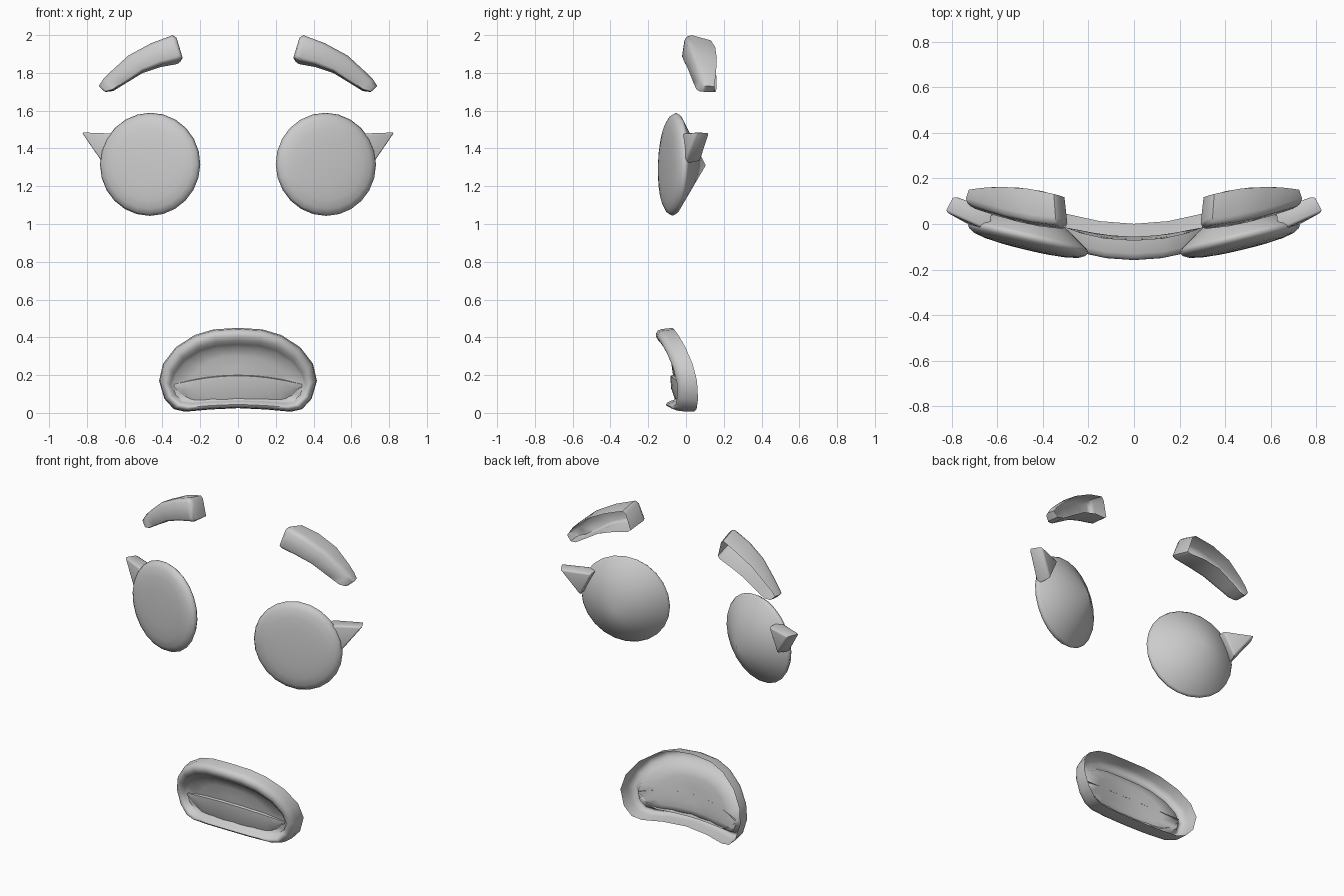
import bpy, bmesh, math
from mathutils import Vector, Matrix

if "Cube" in bpy.data.objects:
    bpy.data.objects.remove(bpy.data.objects["Cube"])


def finish(name, verts, faces, mirror=False, angle=40, bevel=0):
    """Mesh object with smooth shading, optionally mirrored across x."""
    me = bpy.data.meshes.new(name)
    me.from_pydata([tuple(v) for v in verts], [], faces)
    bm = bmesh.new()
    bm.from_mesh(me)
    if bevel:
        bmesh.ops.bevel(bm, geom=bm.edges[:], offset=bevel, segments=2,
                        affect='EDGES', profile=0.5)
    bmesh.ops.recalc_face_normals(bm, faces=bm.faces)
    bm.to_mesh(me)
    bm.free()
    ob = bpy.data.objects.new(name, me)
    bpy.context.collection.objects.link(ob)
    bpy.ops.object.select_all(action='DESELECT')
    ob.select_set(True)
    bpy.context.view_layer.objects.active = ob
    bpy.ops.object.shade_smooth_by_angle(angle=math.radians(angle))
    if mirror:
        ob.modifiers.new("Mirror", 'MIRROR').use_mirror_merge = False
    return ob


def bridge(rings):
    """Flatten equal closed rings into verts and connecting quads."""
    n = len(rings[0])
    verts = [v for r in rings for v in r]
    faces = [(k * n + i, k * n + (i + 1) % n, (k + 1) * n + (i + 1) % n, (k + 1) * n + i)
             for k in range(len(rings) - 1) for i in range(n)]
    return verts, faces


def lerp(a, b, t):
    return tuple(p + (q - p) * t for p, q in zip(a, b))


# Eyes: turned lens with a domed front and conical back
SIDES = 24
rot = Matrix.Rotation(math.radians(13.5), 3, 'Z') @ Matrix.Rotation(math.radians(-2), 3, 'X')
centre = Vector((0.466, -0.066, 1.316))
profile = [(0.12, -0.044), (0.19, -0.038), (0.237, -0.028), (0.262, -0.014), (0.273, 0.004), (0.262, 0.018)]
rings = [[centre + rot @ Vector((r * math.cos(a), d, r * math.sin(a)))
          for a in (2 * math.pi * i / SIDES for i in range(SIDES))] for r, d in profile]
verts, faces = bridge(rings)
front, back = len(verts), len(verts) + 1
verts += [centre + rot @ Vector((0, -0.046, 0)), centre + rot @ Vector((0, 0.175, 0))]
last = (len(rings) - 1) * SIDES
for i in range(SIDES):
    j = (i + 1) % SIDES
    faces += [(j, i, front), (last + i, last + j, back)]
finish("eyes", verts, faces, mirror=True, angle=70)

# Eyelashes: rounded wedges on the outer corners
lash = [(0.63, -0.035, 1.478), (0.832, 0.055, 1.485), (0.715, -0.01, 1.315),
        (0.62, 0.06, 1.475), (0.795, 0.125, 1.482), (0.69, 0.075, 1.33)]
finish("eyelashes", lash, [(0, 1, 2), (5, 4, 3), (0, 3, 4, 1), (1, 4, 5, 2), (2, 5, 3, 0)],
       mirror=True, bevel=0.011, angle=60)

# Eyebrows: curved shells, open at the back
low = [(.293, 1.88), (.31, 1.866), (.40, 1.846), (.50, 1.81), (.61, 1.741), (.665, 1.706), (.705, 1.70)]
top = [(.325, 1.985), (.345, 2.0), (.46, 1.957), (.58, 1.892), (.67, 1.81), (.715, 1.765), (.738, 1.73)]
mid = [lerp(a, b, 0.5) for a, b in zip(low, top)]
outline, middle = low + top[::-1], mid + mid[::-1]


def brow_front(x):
    return -0.02 + 0.39 * max(0, x - 0.33) ** 1.5


def brow_ring(t, end, y_at, tilt=0.0, drop=0.0):
    ring = []
    for p, m in zip(outline, middle):
        x, z = lerp(p, m, t)
        x += (0.52 - x) * end
        z -= drop * max(0, 0.73 - x) / 0.4
        ring.append((x, y_at(x) + tilt * max(0, z - m[1]), z))
    return ring


verts, faces = bridge([
    brow_ring(0.08, 0.05, lambda x: 0.163 - 0.6 * (x - 0.58) ** 2, drop=0.024),
    brow_ring(0, 0, lambda x: brow_front(x) + 0.025, tilt=0.35),
    brow_ring(0.1, 0.025, lambda x: brow_front(x) + 0.006, tilt=0.35),
    brow_ring(0.28, 0.07, brow_front, tilt=0.3)])
n = len(outline)
base = 3 * n
faces += [(base + i, base + i + 1, base + n - 2 - i, base + n - 1 - i) for i in range(len(low) - 1)]
finish("eyebrows", verts, faces, mirror=True, angle=50)

# Mouth: bean-shaped lip wrapped around the face, with a recessed inner sheet
outer = [(0, .025), (.15, .018), (.28, .006), (.34, .02), (.39, .075), (.418, .17),
         (.397, .26), (.33, .347), (.23, .412), (.13, .442), (0, .45)]
hole = [(0, .07), (.14, .065), (.24, .058), (.29, .062), (.33, .095), (.346, .145),
        (.33, .20), (.28, .265), (.20, .315), (.11, .34), (0, .347)]


def full(half):
    return half + [(-x, z) for x, z in half[-2:0:-1]]


def mouth_front(x, z):
    return -0.1 - 0.145 * z + 0.5 * x * x


def mouth_back(x, z):
    return 0.005 - 0.17 * z + 0.47 * x * x


def lip_ring(t, depth):
    pts = [lerp(a, b, t) for a, b in zip(full(outer), full(hole))]
    return [(x, mouth_front(x, z) + depth, z) for x, z in pts]


rings = [[(x, mouth_back(x, z), z) for x, z in full(outer)]]
rings += [lip_ring(t, d) for t, d in
          [(.06, .034), (.14, .014), (.28, .003), (.45, 0), (.65, .009), (.85, .028), (1, .048)]]
for s in (0.7, 0.35):
    pts = [(x * s, 0.19 + (z - 0.19) * s) for x, z in full(hole)]
    rings.append([(x, mouth_front(x, z) + 0.06, z) for x, z in pts])
verts, faces = bridge(rings)
n = len(rings[0])
last = len(verts) - n
verts.append((0, mouth_front(0, 0.19) + 0.06, 0.19))
faces += [(last + i, last + (i + 1) % n, len(verts) - 1) for i in range(n)]
finish("mouth", verts, faces, angle=65)

# Tongue: gently raised strip along the lower part of the mouth
COLS = 12
verts = []
for i in range(COLS + 1):
    x = -0.34 + 0.68 * i / COLS
    hi = 0.20 - 0.42 * x * x
    lo = 0.06 + max(0, abs(x) - 0.25) * 0.8
    for t, d in [(1, .061), (.97, .045), (.5, .04), (0, .054)]:
        z = lo + (hi - lo) * t
        verts.append((x, mouth_front(x, z) + d, z))
faces = [(i * 4 + k, i * 4 + k + 1, i * 4 + k + 5, i * 4 + k + 4)
         for i in range(COLS) for k in range(3)]
finish("tongue", verts, faces)
